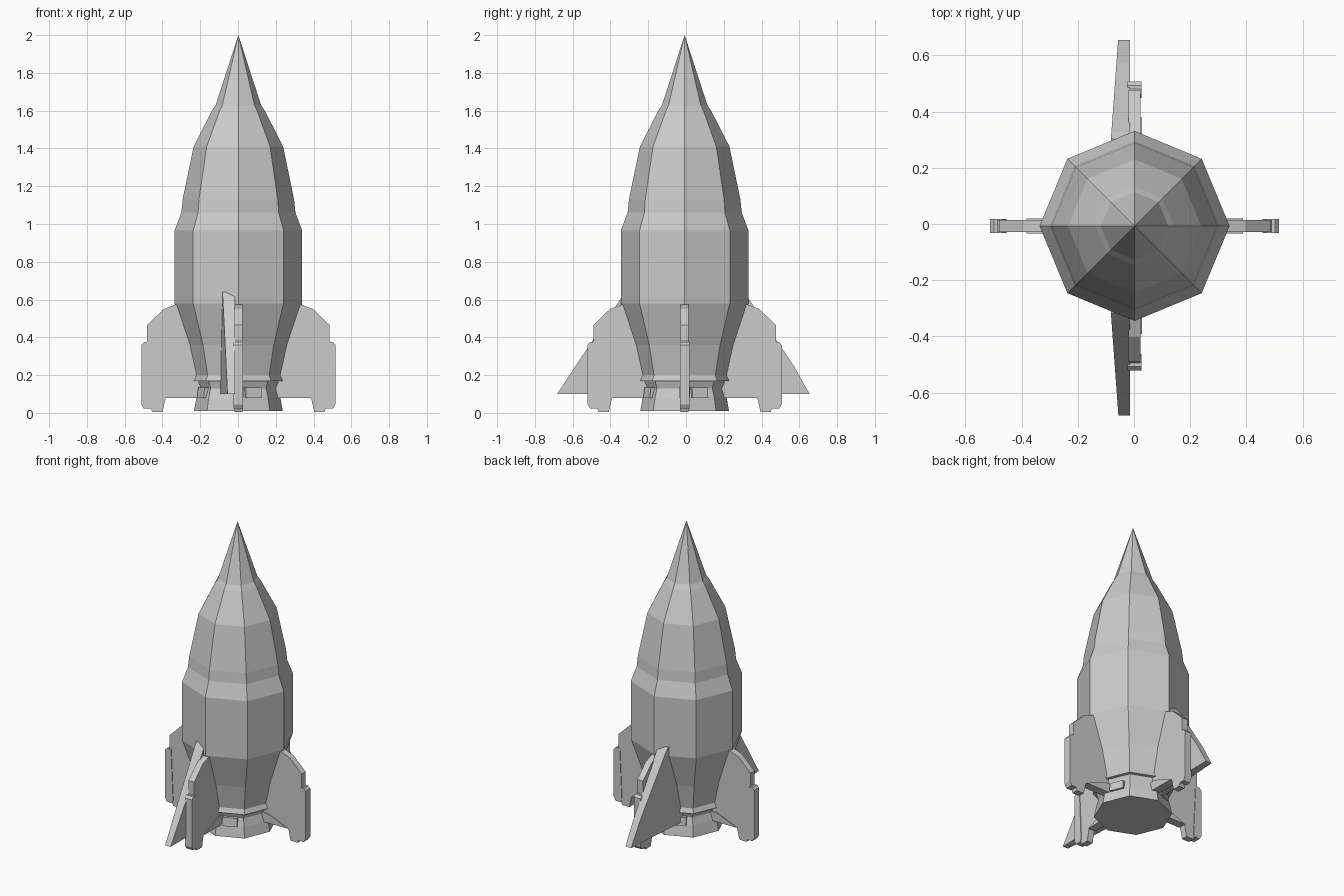
import bpy, bmesh, math
from mathutils import Matrix, Vector

cube = bpy.data.objects.get("Cube")
if cube:
    bpy.data.objects.remove(cube, do_unlink=True)

grey = bpy.data.materials.new("light_grey")
grey.use_nodes = True
colour = (0.6, 0.6, 0.6, 1)
grey.diffuse_color = colour
grey.node_tree.nodes["Principled BSDF"].inputs["Base Color"].default_value = colour

AXIS = Vector((0.002, -0.007, 0))


def finish(name, bm):
    bmesh.ops.recalc_face_normals(bm, faces=bm.faces)
    mesh = bpy.data.meshes.new(name)
    bm.to_mesh(mesh)
    bm.free()
    mesh.materials.append(grey)
    obj = bpy.data.objects.new(name, mesh)
    bpy.context.collection.objects.link(obj)
    return obj


def lathe(name, profile, sides=8):
    """Faceted solid of revolution from (radius, height) points."""
    bm = bmesh.new()
    rings = []
    for r, z in profile:
        ring = []
        for i in range(sides):
            a = math.tau * i / sides
            ring.append(bm.verts.new(AXIS + Vector((r * math.cos(a), r * math.sin(a), z))))
        rings.append(ring)
    for low, high in zip(rings, rings[1:]):
        for i in range(sides):
            j = (i + 1) % sides
            bm.faces.new((low[i], low[j], high[j], high[i]))
    bm.faces.new(rings[0])
    bm.faces.new(rings[-1])
    bmesh.ops.remove_doubles(bm, verts=bm.verts, dist=0.0005)
    return finish(name, bm)


def slab(name, outline, near, far, turn):
    """Upright plate: outline of (radius, height), with a side offset per face."""
    bm = bmesh.new()
    a = [bm.verts.new((r, near(r), z)) for r, z in outline]
    b = [bm.verts.new((r, far(r), z)) for r, z in outline]
    bm.faces.new(a)
    bm.faces.new(b)
    for i in range(len(a)):
        j = (i + 1) % len(a)
        bm.faces.new((a[i], a[j], b[j], b[i]))
    bm.transform(Matrix.Translation(AXIS) @ Matrix.Rotation(turn, 4, "Z"))
    return finish(name, bm)


def flat(offset):
    return lambda r: offset


# Hull, collar and engine bell
lathe("hull", [(0.19, 0.13), (0.19, 0.17), (0.243, 0.17), (0.23, 0.2), (0.265, 0.36),
               (0.338, 0.58), (0.338, 0.965), (0.302, 1.06), (0.295, 1.13),
               (0.237, 1.41), (0.14, 1.6), (0.12, 1.63), (0.0002, 2.0)])
lathe("engine_bell", [(0.235, 0.01), (0.222, 0.08), (0.207, 0.13), (0.222, 0.172)])

# Four fins with edge pads and root blocks
fin = [(0.15, 0.08), (0.385, 0.08), (0.402, 0.004), (0.455, 0.004), (0.465, 0.03),
       (0.5, 0.03), (0.5, 0.36), (0.483, 0.38), (0.483, 0.465), (0.395, 0.55),
       (0.32, 0.578), (0.15, 0.578)]
pad = [(0.455, 0.04), (0.465, 0.022), (0.5, 0.022), (0.514, 0.045), (0.514, 0.36),
       (0.5, 0.375), (0.47, 0.375)]
ridge = [(0.15, 0.08), (0.385, 0.08), (0.24, 0.14), (0.15, 0.14)]
for i, side in enumerate(("left", "back", "right", "front")):
    turn = i * math.pi / 2
    slab(side + "_fin", fin, flat(-0.021), flat(0.021), turn)
    slab(side + "_fin_pad", pad, flat(-0.025), flat(0.025), turn)
    slab(side + "_fin_root", ridge, flat(-0.027), flat(0.027), turn)
    block = [(0.15, 0.08), (0.218, 0.08), (0.212, 0.135), (0.15, 0.135)]
    slab(side + "_bell_block", block, flat(-0.045), flat(0.045), turn + math.pi / 8)

# Swept wedge blades beside the front and back fins, both on the same side
for side, sign in (("front", -1), ("back", 1)):
    reach = 0.67 - sign * AXIS.y * -1 - 0.002
    blade = [(0.15, 0.1), (reach, 0.1), (0.58, 0.245), (0.335, 0.61), (0.31, 0.64), (0.15, 0.64)]
    slab(side + "_blade", blade,
         lambda r: sign * 0.017,
         lambda r: sign * (0.058 + 0.073 * (0.668 - r)),
         sign * math.pi / 2)
